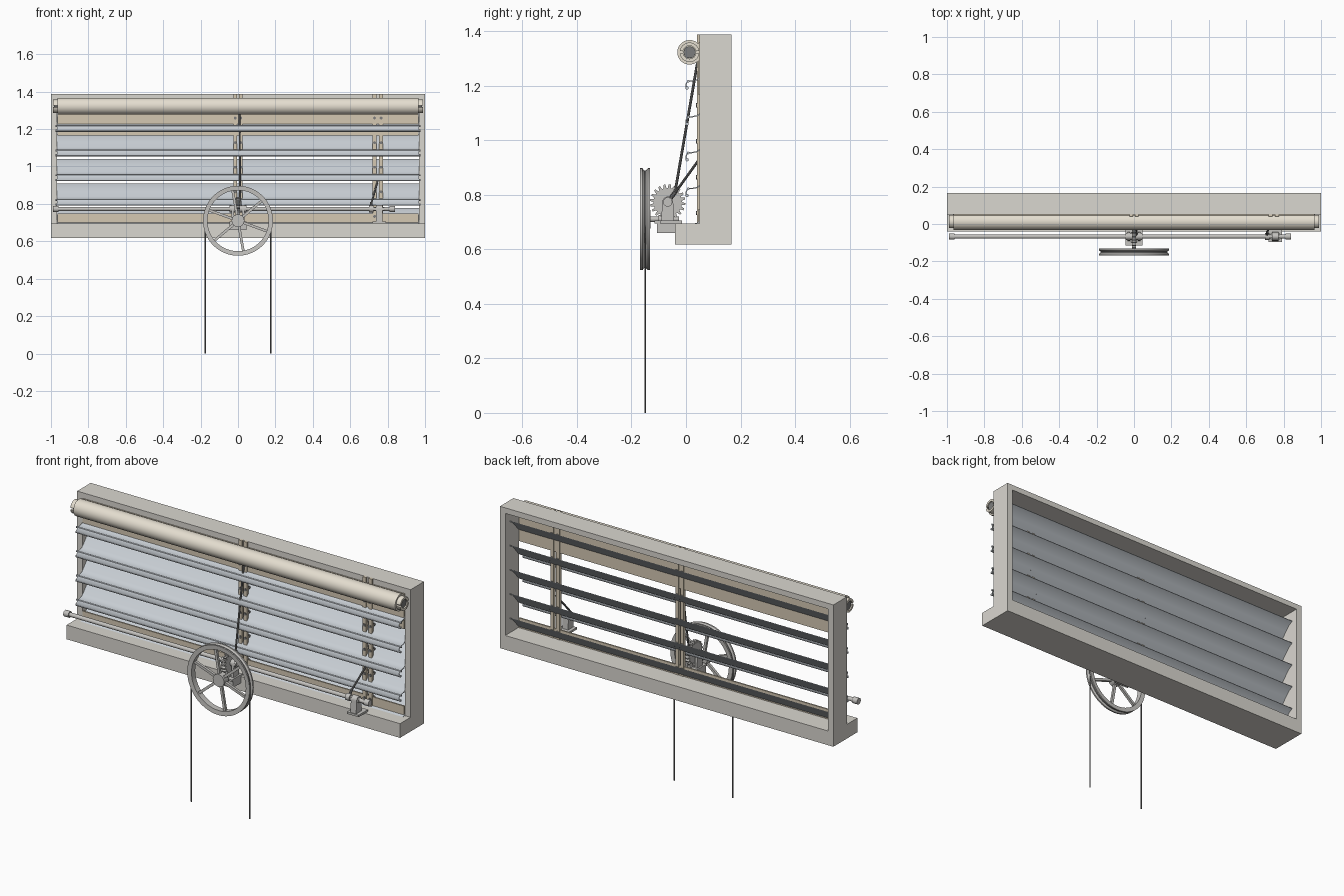
import bpy, bmesh, math
from mathutils import Vector, Matrix

if "Cube" in bpy.data.objects:
    bpy.data.objects.remove(bpy.data.objects["Cube"])


def mat(name, c):
    m = bpy.data.materials.new(name)
    m.diffuse_color = (*c, 1)
    m.use_nodes = True
    m.node_tree.nodes["Principled BSDF"].inputs["Base Color"].default_value = m.diffuse_color
    return m


STONE = mat("stone", (0.70, 0.68, 0.63))
WOOD = mat("wood", (0.66, 0.58, 0.45))
CREAM = mat("cream", (0.78, 0.73, 0.63))
SLAT = mat("slat_grey", (0.58, 0.62, 0.66))
METAL = mat("metal", (0.55, 0.54, 0.52))
DARK = mat("dark_iron", (0.2, 0.2, 0.2))


def finish(name, bm, m, smooth=False):
    bmesh.ops.recalc_face_normals(bm, faces=bm.faces)
    me = bpy.data.meshes.new(name)
    bm.to_mesh(me)
    bm.free()
    me.materials.append(m)
    ob = bpy.data.objects.new(name, me)
    bpy.context.collection.objects.link(ob)
    if smooth:
        bpy.ops.object.select_all(action='DESELECT')
        ob.select_set(True)
        bpy.context.view_layer.objects.active = ob
        bpy.ops.object.shade_smooth_by_angle(angle=math.radians(35))
    return ob


def boxes(name, spans, m):
    """Each span is (x0, x1, y0, y1, z0, z1)."""
    bm = bmesh.new()
    for x0, x1, y0, y1, z0, z1 in spans:
        mx = Matrix.Translation(((x0+x1)/2, (y0+y1)/2, (z0+z1)/2)) @ \
            Matrix.Diagonal((x1-x0, y1-y0, z1-z0, 1))
        bmesh.ops.create_cube(bm, size=1, matrix=mx)
    return finish(name, bm, m)


def rods(name, segs, m, n=16):
    """Cylinders between two points: (a, b, radius)."""
    bm = bmesh.new()
    for a, b, r in segs:
        a, b = Vector(a), Vector(b)
        q = (b - a).to_track_quat('Z', 'Y').to_matrix().to_4x4()
        bmesh.ops.create_cone(bm, cap_ends=True, segments=n, radius1=r, radius2=r,
                              depth=(b-a).length, matrix=Matrix.Translation((a+b)/2) @ q)
    return finish(name, bm, m, True)


def extrude_x(name, loop, x0, x1, m, smooth=False):
    """Closed (y, z) outline extruded along x."""
    bm = bmesh.new()
    f = bm.faces.new([bm.verts.new((x0, y, z)) for y, z in loop])
    g = bmesh.ops.extrude_face_region(bm, geom=[f])['geom']
    bmesh.ops.translate(bm, vec=(x1-x0, 0, 0),
                        verts=[v for v in g if isinstance(v, bmesh.types.BMVert)])
    return finish(name, bm, m, smooth)


def ring_y(name, prof, cx, cz, m, n=48):
    """Closed (radius, y) section revolved about a y axis."""
    bm = bmesh.new()
    rows = []
    for i in range(n):
        a = 2*math.pi*i/n
        rows.append([bm.verts.new((cx+r*math.cos(a), y, cz+r*math.sin(a))) for r, y in prof])
    k = len(prof)
    for i in range(n):
        p, q = rows[i], rows[(i+1) % n]
        for j in range(k):
            bm.faces.new((p[j], p[(j+1) % k], q[(j+1) % k], q[j]))
    return finish(name, bm, m, True)


# window surround: jambs, head and projecting sill
extrude_x("sill", [(-0.04, 0.618), (0.166, 0.618), (0.166, 0.695), (-0.04, 0.695)], -1, 1, STONE)
boxes("window_surround", [(-1, -0.968, 0.05, 0.166, 0.695, 1.387),
                          (0.968, 1, 0.05, 0.166, 0.695, 1.387),
                          (-0.968, 0.968, 0.05, 0.166, 1.357, 1.387)], STONE)

# wooden boards and paired rails
boxes("wood_boards", [(-0.965, 0.965, 0.045, 0.053, 1.165, 1.357),
                      (-0.965, 0.965, 0.045, 0.053, 0.695, 0.748)], WOOD)
RAILS = (-0.015, 0.015, 0.73, 0.765)
boxes("wood_rails", [(x-0.01, x+0.01, 0.04, 0.056, 0.695, 1.387) for x in RAILS], WOOD)

# curved tilted slats with a folded front lip
MID = [(0.002, -0.072), (0.0, -0.055), (0.006, -0.043), (0.022, -0.042), (0.042, -0.038),
       (0.055, -0.027), (0.08, 0.002), (0.105, 0.028), (0.13, 0.042)]
T = 0.0022
for i in range(5):
    zc = 0.733 + 0.1315*i
    up, lo = [], []
    for j, (y, z) in enumerate(MID):
        a, b = Vector(MID[max(j-1, 0)]), Vector(MID[min(j+1, len(MID)-1)])
        d = (b - a).normalized()
        up.append((y - d.y*T, zc + z + d.x*T))
        lo.append((y + d.y*T, zc + z - d.x*T))
    extrude_x(f"slat_{i+1}", up + lo[::-1], -0.967, 0.967, SLAT, True)
    rods(f"slat_lip_{i+1}", [((-0.975, 0.004, zc-0.068), (0.975, 0.004, zc-0.068), 0.006),
                             ((-0.975, 0.008, zc-0.043), (0.975, 0.008, zc-0.043), 0.005)], SLAT, 10)
    rods(f"slat_bolts_{i+1}", [((x, 0.036, zc), (x, 0.075, zc), 0.008) for x in RAILS], DARK, 8)

# rolled blind with end caps and slotted collars
RY, RZ = 0.013, 1.322
rods("blind_roller", [((-0.965, RY, RZ), (0.965, RY, RZ), 0.045)], CREAM, 40)
rods("roller_core", [((-0.985, RY, RZ), (0.985, RY, RZ), 0.022)], DARK, 20)
for s, side in ((-1, "left"), (1, "right")):
    for k, a0 in enumerate((0.15, math.pi+0.15)):
        arc = [a0 + (math.pi-0.3)*t/10 for t in range(11)]
        loop = [(RY+0.036*math.cos(a), RZ+0.036*math.sin(a)) for a in arc] + \
               [(RY+0.024*math.cos(a), RZ+0.024*math.sin(a)) for a in arc[::-1]]
        extrude_x(f"roller_collar_{side}_{k}", loop, s*0.965, s*0.99, CREAM, True)

# long drive shaft with end caps
SY, SZ = -0.067, 0.773
rods("drive_shaft", [((-0.98, SY, SZ), (0.835, SY, SZ), 0.011),
                     ((-0.99, SY, SZ), (-0.96, SY, SZ), 0.017),
                     ((0.81, SY, SZ), (0.84, SY, SZ), 0.017),
                     ((-0.045, SY, SZ), (0.045, SY, SZ), 0.018),
                     ((0.7, SY, SZ), (0.725, SY, SZ), 0.018)], METAL)

# gear wheel on the shaft
teeth = []
for i in range(20):
    for f, r in ((0.0, 0.052), (0.3, 0.052), (0.45, 0.065), (0.8, 0.065)):
        a = 2*math.pi*(i+f)/20
        teeth.append((SY + r*math.cos(a), SZ + r*math.sin(a)))
extrude_x("gear", teeth, -0.011, 0.011, METAL)


# bearing stands with rounded tops
def stand(name, x0, x1):
    top = [(SY+0.02*math.cos(math.pi*t/10), SZ+0.02*math.sin(math.pi*t/10)) for t in range(11)]
    extrude_x(name, [(SY-0.024, 0.70), (SY+0.024, 0.70)] + top, x0, x1, METAL)


stand("centre_stand_left", -0.036, -0.022)
stand("centre_stand_right", 0.022, 0.036)
stand("side_stand", 0.738, 0.772)
boxes("stand_bases", [(-0.045, 0.045, -0.107, -0.03, 0.66, 0.697),
                      (-0.045, 0.045, -0.115, -0.025, 0.695, 0.705),
                      (0.72, 0.79, -0.095, -0.015, 0.695, 0.706),
                      (0.73, 0.78, -0.082, -0.052, 0.765, 0.781)], METAL)

# worm shaft carrying the hand wheel
WZ, WY = 0.71, -0.15
rods("worm_shaft", [((0, -0.165, WZ), (0, -0.025, WZ), 0.01),
                    ((0, -0.1, WZ), (0, -0.045, WZ), 0.016)], METAL)
rods("wheel_hub", [((0, -0.168, WZ), (0, -0.13, WZ), 0.034)], METAL, 24)
ring_y("wheel_rim", [(0.163, -0.166), (0.187, -0.168), (0.187, -0.160), (0.175, -0.150),
                     (0.187, -0.140), (0.187, -0.132), (0.163, -0.134)], 0, WZ, METAL, 56)
bm = bmesh.new()
for i in range(6):
    a = math.radians(-20 + 60*i)
    mx = Matrix.Translation((0, WY, WZ)) @ Matrix.Rotation(-a, 4, 'Y') @ \
        Matrix.Translation((0.098, 0, 0)) @ Matrix.Diagonal((0.145, 0.014, 0.014, 1))
    bmesh.ops.create_cube(bm, size=1, matrix=mx)
finish("wheel_spokes", bm, METAL)

# hanging pull cord, passing over the groove
ring_y("cord_loop", [(0.174, -0.153), (0.179, -0.153), (0.179, -0.147), (0.174, -0.147)],
       0, WZ, DARK, 48)
rods("hanging_cord", [((s*0.175, WY, 0), (s*0.175, WY, WZ), 0.003) for s in (-1, 1)], DARK, 8)

# operating links from the shaft to the slats
rods("operating_links", [((0.012, -0.04, 0.81), (0.008, 0.042, 1.285), 0.005),
                         ((0.712, -0.045, 0.80), (0.748, 0.045, 0.925), 0.005),
                         ((0.712, SY, SZ), (0.712, -0.04, 0.807), 0.007),
                         ((0.012, SY, SZ), (0.012, -0.036, 0.815), 0.007)], DARK, 10)
